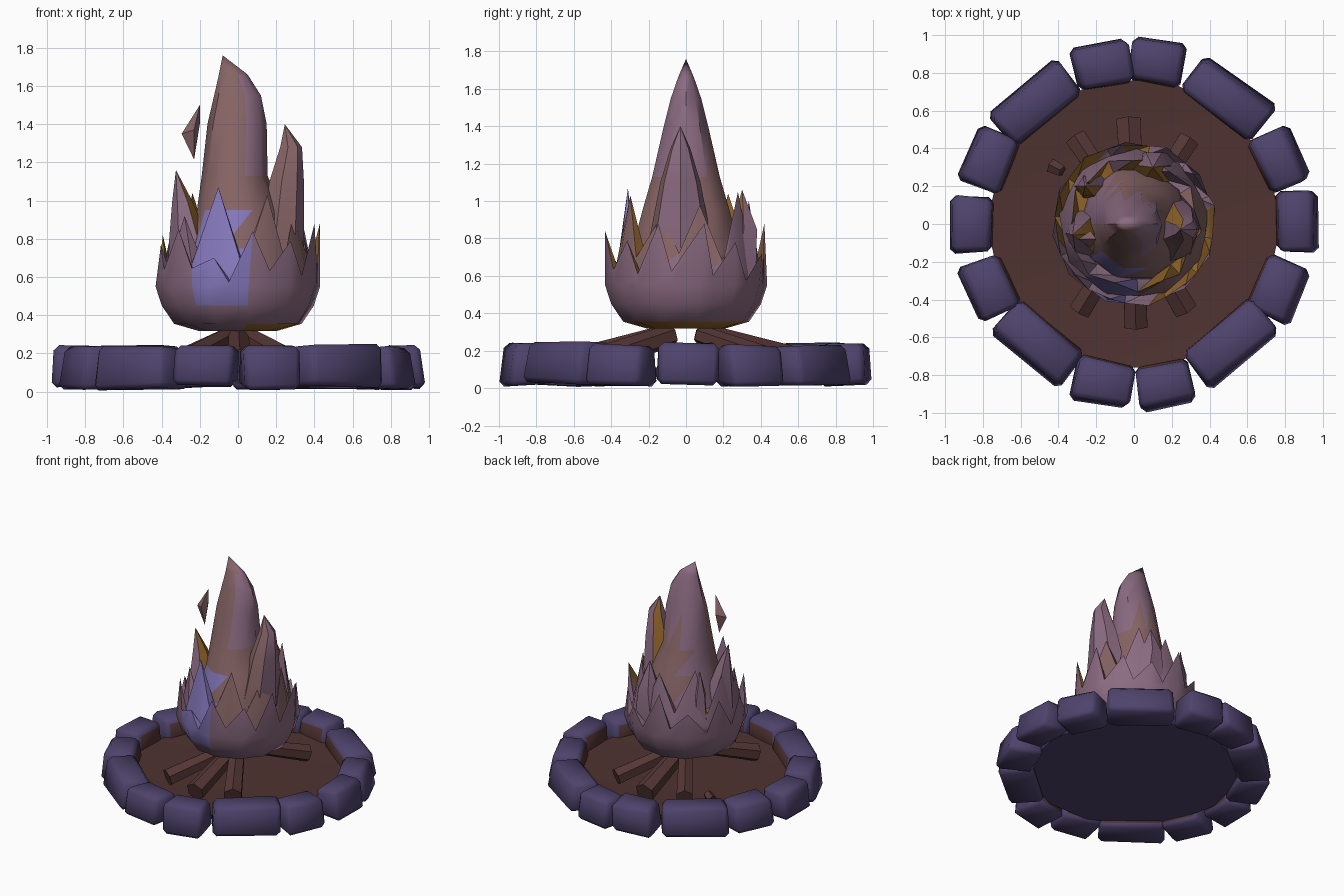
import bpy, bmesh, math, random
from mathutils import Vector, Matrix

if "Cube" in bpy.data.objects:
    bpy.data.objects.remove(bpy.data.objects["Cube"])

random.seed(4)


def mat(name, r, g, b):
    lin = lambda c: ((c / 255 + 0.055) / 1.055) ** 2.4
    m = bpy.data.materials.new(name)
    m.diffuse_color = (lin(r), lin(g), lin(b), 1)
    m.use_nodes = True
    m.node_tree.nodes["Principled BSDF"].inputs["Base Color"].default_value = m.diffuse_color
    return m


STONE = mat("stone_purple", 78, 67, 108)
SOIL = mat("soil_brown", 79, 51, 49)
WOOD = mat("wood_brown", 84, 54, 52)
MAUVE = mat("flame_mauve", 139, 107, 129)
ROSE = mat("flame_rose_brown", 136, 101, 102)
LAVENDER = mat("flame_lavender", 134, 120, 188)
ORANGE = mat("flame_orange_brown", 145, 101, 43)
FLAME = [MAUVE, ROSE, LAVENDER, ORANGE]


def finish(name, bm, mats, rule=None, angle=40):
    bm.normal_update()
    bmesh.ops.recalc_face_normals(bm, faces=bm.faces)
    bm.normal_update()
    if rule:
        for f in bm.faces:
            f.material_index = rule(f)
    me = bpy.data.meshes.new(name)
    bm.to_mesh(me)
    bm.free()
    for m in mats:
        me.materials.append(m)
    me.shade_smooth()
    me.set_sharp_from_angle(angle=math.radians(angle))
    ob = bpy.data.objects.new(name, me)
    bpy.context.collection.objects.link(ob)
    return ob


def loft(rings):
    """Skin rings of points; a ring of one point makes a tip."""
    bm = bmesh.new()
    vs = [[bm.verts.new(p) for p in r] for r in rings]
    for a, b in zip(vs, vs[1:]):
        n = max(len(a), len(b))
        for i in range(n):
            j = (i + 1) % n
            if len(a) == 1:
                bm.faces.new((a[0], b[j], b[i]))
            elif len(b) == 1:
                bm.faces.new((a[i], a[j], b[0]))
            else:
                bm.faces.new((a[i], a[j], b[j]))
                bm.faces.new((a[i], b[j], b[i]))
    for r in (vs[0], vs[-1]):
        if len(r) > 2:
            bm.faces.new(r)
    return bm


# Ring of stones: angle, tangential length, outer radius
stones = [(82, .29, .995), (53, .49, .955), (24, .32, .965), (1, .33, .985),
          (-24, .32, .965), (-51, .49, .935), (-79, .31, .985),
          (-101, .32, .98), (-129, .49, .935), (-156, .32, .96), (180, .31, .985),
          (156, .32, .96), (129, .49, .95), (101, .31, .985)]
for k, (ang, length, rad) in enumerate(stones):
    bm = bmesh.new()
    bmesh.ops.create_cube(bm, size=1)
    depth = 0.23
    lift = random.uniform(-.008, .008)
    j = lambda s=.012: random.uniform(-s, s)
    for v in bm.verts:
        top, out = v.co.z > 0, v.co.x > 0
        x = v.co.x * depth + (-.03 if top and out else -.02 if not (top or out) else 0) + j()
        y = v.co.y * length * (0.96 if top else 1.0) * (1.0 if out else 0.95) + j()
        v.co = (x, y, (0.235 if top else 0.02) + lift + j())
    bmesh.ops.bevel(bm, geom=bm.edges[:], offset=0.028, segments=1, affect='EDGES')
    a = math.radians(ang)
    bm.transform(Matrix.Rotation(a, 4, 'Z') @ Matrix.Translation((rad - depth / 2, 0, 0)))
    inward = Vector((-math.cos(a), -math.sin(a), 0))
    finish(f"ring_stone_{k + 1}", bm, [STONE, SOIL],
           lambda f: 1 if f.normal.dot(inward) > 0.85 else 0, 50)

# Soil bed inside the stones, with a stone-coloured underside
N = 14
bed = [[(r * math.cos(2 * math.pi * i / N), r * math.sin(2 * math.pi * i / N), z)
        for i in range(N)] for r, z in ((.74, .06), (.78, .11), (.5, .095))]
finish("soil_bed", loft(bed), [STONE, SOIL], lambda f: 1 if f.normal.z > 0.3 else 0, 30)


# Logs leaning towards the centre: angle, outer radius, thickness
def log(name, start, end, radius, sides=6):
    bm = bmesh.new()
    d = Vector(end) - Vector(start)
    bmesh.ops.create_cone(bm, cap_ends=True, segments=sides, radius1=radius * 1.1,
                          radius2=radius * .9, depth=d.length)
    rot = d.to_track_quat('Z', 'Y').to_matrix().to_4x4()
    bm.transform(Matrix.Translation((Vector(start) + Vector(end)) / 2) @ rot)
    finish(name, bm, [WOOD], None, 30)


for k, (ang, r, t) in enumerate([(-89, .54, .065), (-59, .53, .065), (-122, .54, .06),
                                 (93, .55, .068), (57, .53, .058), (124, .55, .06)]):
    c, s = math.cos(math.radians(ang)), math.sin(math.radians(ang))
    log(f"log_{k + 1}", (r * c, r * s, .155), (.09 * c, .09 * s, .285), t)
log("wood_chip", (-.44, .31, .115), (-.38, .28, .14), .035, 5)


# Flame colours by direction and height
def azimuth(f):
    c = f.calc_center_median()
    return math.degrees(math.atan2(c.y, c.x)), c.z


def flame_rule(f):
    a, z = azimuth(f)
    if f.normal.z < -0.8:
        return 3 if -80 < a < 95 else 0
    if -130 < a < -84 and .42 < z < 1.0:
        return 2
    if z > .72 and -80 < a < 30 and z < 1.3:
        return 1
    return 0


def main_rule(f):
    a, z = azimuth(f)
    if -130 < a < -90 and z < .9:
        return 2
    if (-175 < a < -84 and z < 1.7) or (-84 < a < 60 and z < 1.2) or (60 < a < 120 and z < 1.3):
        return 1
    return 0


# Jagged crowns: bowl that rises into pointed tongues, with a few orange insides
def crown(name, petals, phase, profile, valley, tip_r, tips, inner):
    n = petals * 2
    angs = [phase + 2 * math.pi * i / n + random.uniform(-.06, .06) for i in range(n)]
    at = lambda a, r, z: (r * math.cos(a), r * math.sin(a), z)
    rings = [[at(a, r + (-.01 if i % 2 else .008), z) for i, a in enumerate(angs)] for r, z in profile]
    edge = []
    for i, a in enumerate(angs):
        if i % 2:
            edge.append(at(a, valley[0], valley[1] + random.uniform(-.04, .05)))
        else:
            edge.append(at(a + .05, tip_r + random.uniform(-.02, .015), tips[(i // 2) % len(tips)]))
    rings.append(edge)
    rings.append([at(a, *inner) for a in angs])
    bm = loft(rings)

    def rule(f):
        c = f.calc_center_median()
        a, z = azimuth(f)
        inside = f.normal.dot(Vector((c.x, c.y, 0)).normalized()) < -0.05 or f.normal.z > .9
        if inside:
            return 3 if -75 < a < 5 or a > 115 or a < -165 or 75 < a < 100 else 0
        return flame_rule(f)
    finish(name, bm, FLAME, rule, 45)


crown("outer_flame_crown", 12, .12,
      [(.20, .318), (.33, .355), (.395, .45), (.428, .55)],
      (.422, .60), .43, [.88, .78, .72, .88, .75, .82, .77, .85, .70, .84, .79], (.375, .585))
crown("inner_flame_crown", 9, math.radians(-109),
      [(.25, .40), (.39, .53), (.392, .62)],
      (.36, .68), .325, [1.07, 1.03, .93, .98, 1.05, 1.0, 1.04, .95, .92], (.29, .70))


# Tall tongues: rows of left x, right x, half depth in y, centre y, height
def tongue(name, rows, tip, sides=10, rule=flame_rule):
    rings = []
    for x0, x1, h, yc, z in rows:
        rings.append([((x0 + x1) / 2 + (x1 - x0) / 2 * math.cos(2 * math.pi * i / sides),
                       yc + h * math.sin(2 * math.pi * i / sides), z) for i in range(sides)])
    finish(name, loft(rings + [[tip]]), FLAME, rule, 40)


tongue("main_flame", [(-.31, .31, .33, 0, .5), (-.28, .29, .30, 0, .75), (-.215, .23, .245, 0, .95),
                      (-.19, .155, .19, 0, 1.13), (-.16, .15, .125, 0, 1.4),
                      (-.125, .12, .085, 0, 1.55), (-.10, .05, .045, 0, 1.66)],
       (-.08, 0, 1.76), 10, main_rule)
tongue("right_flame", [(.02, .35, .20, -.02, .55), (.10, .345, .17, -.03, .8),
                       (.155, .345, .11, -.03, 1.1), (.215, .335, .055, -.03, 1.28)],
       (.245, -.03, 1.40), 7,
       lambda f: 3 if f.normal.y > .3 and f.normal.x < -.1 else 1 if f.normal.y < -.5 else 0)
tongue("left_flame", [(-.37, -.08, .16, -.05, .55), (-.36, -.16, .12, -.05, .8),
                      (-.345, -.235, .06, -.05, .99)], (-.325, -.06, 1.16), 6,
       lambda f: 3 if f.normal.x > .7 else 0)
tongue("back_left_flame", [(-.32, -.10, .08, .20, .6), (-.30, -.18, .06, .2, .85)],
       (-.26, .2, 1.03), 6, lambda f: 3 if f.normal.y < 0 else 0)
tongue("back_flame", [(-.03, .25, .12, .27, .6), (.02, .19, .08, .31, .85)],
       (.10, .30, 1.06), 6, lambda f: 3 if f.normal.y < 0 else 0)

# Loose spark beside the main flame
finish("spark", loft([[(-.23, -.08, 1.215)],
                      [(-.295, -.08, 1.35), (-.23, -.125, 1.37), (-.2, -.08, 1.4), (-.23, -.035, 1.37)],
                      [(-.2, -.08, 1.50)]]), FLAME, lambda f: 1, 30)
